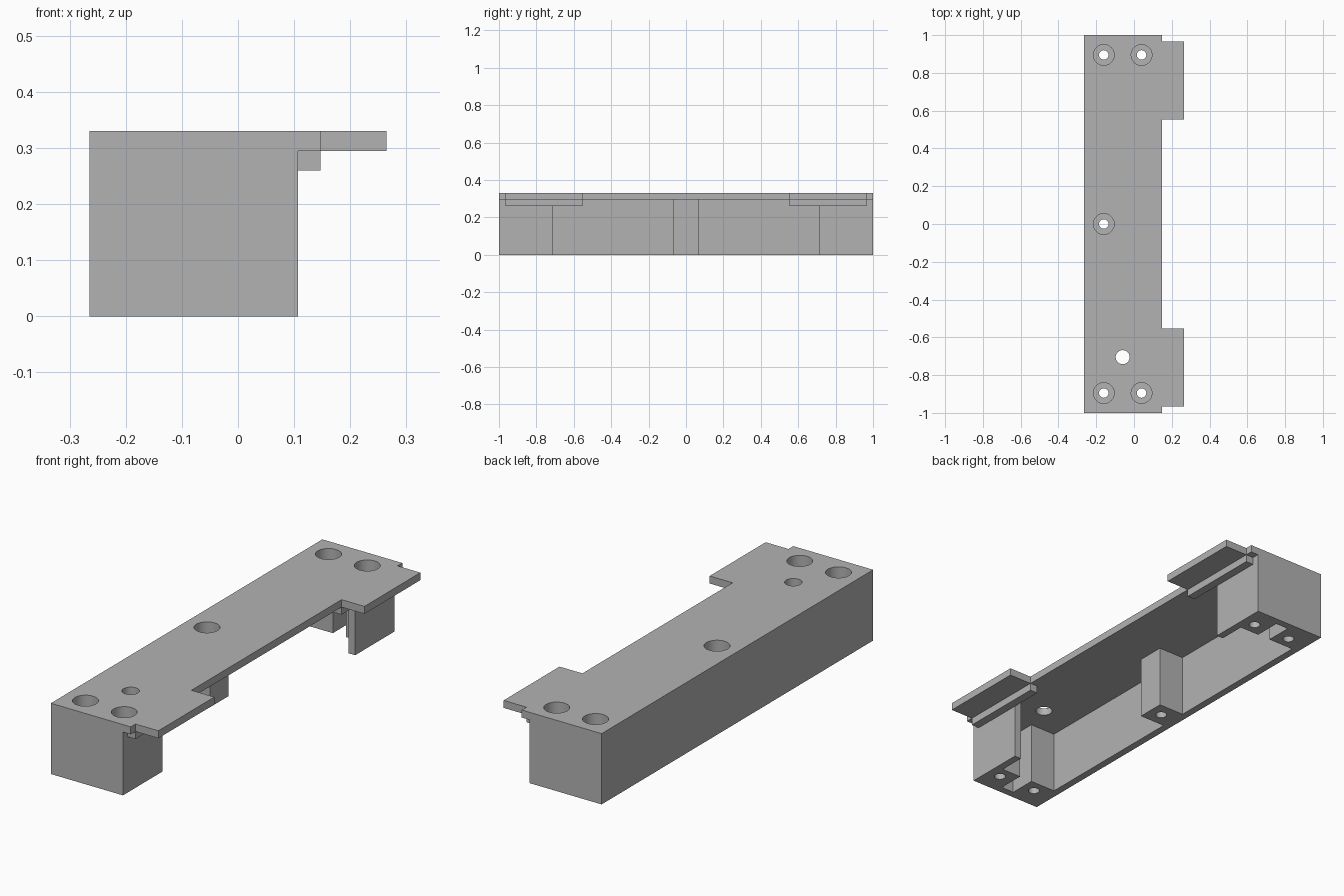
import bpy
import bmesh
from mathutils import Matrix

cube = bpy.data.objects.get("Cube")
if cube:
    bpy.data.objects.remove(cube, do_unlink=True)

grey = bpy.data.materials.new("plain_grey")
grey.use_nodes = True
colour = (0.45, 0.45, 0.45, 1)
grey.diffuse_color = colour
grey.node_tree.nodes["Principled BSDF"].inputs["Base Color"].default_value = colour


def add_object(name, bm):
    bmesh.ops.recalc_face_normals(bm, faces=bm.faces)
    mesh = bpy.data.meshes.new(name)
    bm.to_mesh(mesh)
    bm.free()
    mesh.materials.append(grey)
    obj = bpy.data.objects.new(name, mesh)
    bpy.context.collection.objects.link(obj)
    return obj


def prism(name, outline, low, high):
    """Extrude an x/y outline between two heights."""
    bm = bmesh.new()
    face = bm.faces.new([bm.verts.new((x, y, low)) for x, y in outline])
    out = bmesh.ops.extrude_face_region(bm, geom=[face])
    verts = [v for v in out["geom"] if isinstance(v, bmesh.types.BMVert)]
    bmesh.ops.translate(bm, verts=verts, vec=(0, 0, high - low))
    return add_object(name, bm)


def cylinder(name, x, y, radius, low, high):
    bm = bmesh.new()
    bmesh.ops.create_cone(bm, cap_ends=True, segments=48, radius1=radius,
                          radius2=radius, depth=high - low,
                          matrix=Matrix.Translation((x, y, (low + high) / 2)))
    return add_object(name, bm)


def mirrored(half):
    return half + [(x, -y) for x, y in reversed(half)]


def combine(target, tool, operation):
    tool.hide_render = True
    mod = target.modifiers.new("combine", "BOOLEAN")
    mod.operation = operation
    mod.solver = "EXACT"
    mod.object = tool
    bpy.context.view_layer.objects.active = target
    bpy.ops.object.modifier_apply(modifier=mod.name)
    bpy.data.objects.remove(tool, do_unlink=True)


# Main dimensions
BACK, SIDE, EDGE, TAB = -0.265, 0.107, 0.147, 0.265
WALL = 0.035
PLATE_LOW, TOP = 0.295, 0.33
INSIDE = 0.31
BOSS, BOSS_END = -0.097, 0.837
TAB_START, TAB_END = 0.553, 0.965

# Cover plate with two side tabs
plate = prism("bracket_housing", mirrored([
    (EDGE, TAB_START), (TAB, TAB_START), (TAB, TAB_END),
    (EDGE, TAB_END), (EDGE, 1), (BACK, 1)]), PLATE_LOW, TOP)

# Long wall, end walls and screw bosses
walls = prism("walls", mirrored([
    (BOSS, 0.067), (BACK + WALL, 0.067), (BACK + WALL, BOSS_END),
    (BOSS, BOSS_END), (BOSS, 1 - WALL), (-0.03, 1 - WALL),
    (-0.03, BOSS_END), (SIDE - WALL, BOSS_END), (SIDE - WALL, 0.71),
    (SIDE, 0.71), (SIDE, 1), (BACK, 1)]), 0, INSIDE)
combine(plate, walls, "UNION")

# Ribs beneath the tabs
for side in (-1, 1):
    a, b = side * TAB_START, side * TAB_END
    rib = prism("rib", [(SIDE, a), (EDGE, a), (EDGE, b), (SIDE, b)], 0.26, INSIDE)
    combine(plate, rib, "UNION")

# Counterbored screw holes
for x, y in ((-0.16, 0), (-0.16, 0.895), (0.04, 0.895),
             (-0.16, -0.895), (0.04, -0.895)):
    combine(plate, cylinder("bore", x, y, 0.025, -0.1, 0.5), "DIFFERENCE")
    combine(plate, cylinder("counterbore", x, y, 0.055, 0.07, 0.5), "DIFFERENCE")

# Plain hole through the plate
combine(plate, cylinder("cable_hole", -0.06, -0.705, 0.037, 0.2, 0.5), "DIFFERENCE")

bpy.ops.object.select_all(action="DESELECT")
plate.select_set(True)
bpy.context.view_layer.objects.active = plate
bpy.ops.object.shade_smooth_by_angle()
